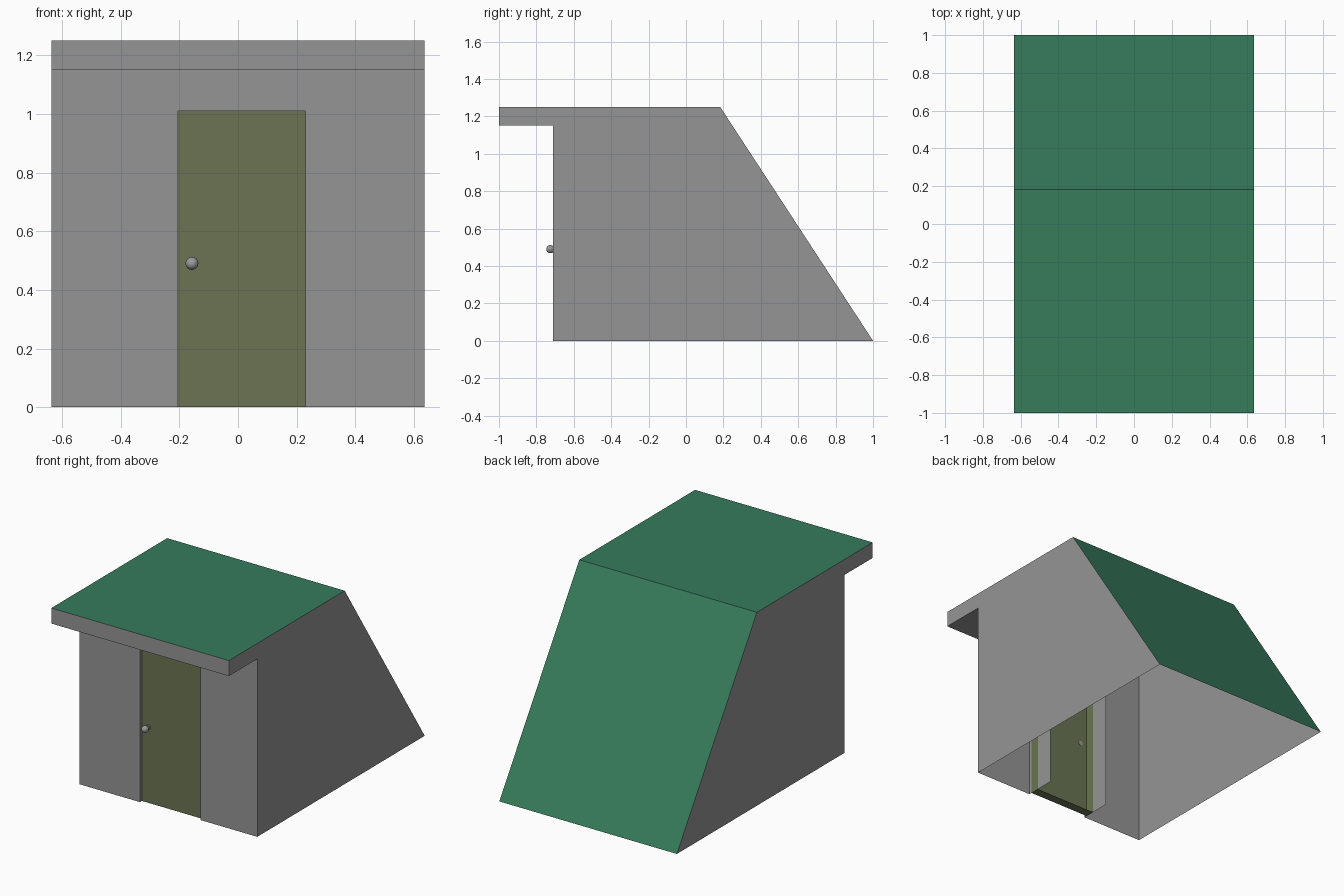
import bpy, bmesh, math
from mathutils import Matrix, Vector

if "Cube" in bpy.data.objects:
    bpy.data.objects.remove(bpy.data.objects["Cube"])

def mat(name, c):
    m = bpy.data.materials.new(name)
    m.diffuse_color = (*c, 1)
    m.use_nodes = True
    m.node_tree.nodes["Principled BSDF"].inputs["Base Color"].default_value = m.diffuse_color
    return m

GREY = mat("wall grey", (0.30, 0.30, 0.30))
GREEN = mat("roof green", (0.038, 0.20, 0.107))
OLIVE = mat("door olive", (0.145, 0.175, 0.085))
METAL = mat("knob metal", (0.33, 0.33, 0.33))

W = 0.635                      # half width
FY = -0.71                     # front wall plane
DX0, DX1, DZ = -0.205, 0.23, 1.01   # door opening

def make(name, polys, material):
    """Object of open sheets; each polygon is a list of points."""
    bm = bmesh.new()
    for p in polys:
        bm.faces.new([bm.verts.new(v) for v in p])
    bmesh.ops.remove_doubles(bm, verts=bm.verts, dist=1e-5)
    return finish(name, bm, material)

def finish(name, bm, material):
    me = bpy.data.meshes.new(name)
    bm.to_mesh(me)
    bm.free()
    me.materials.append(material)
    ob = bpy.data.objects.new(name, me)
    bpy.context.collection.objects.link(ob)
    return ob

def strip(a, b, x0=-W, x1=W):
    """Sheet across the width between two (y, z) points."""
    return [(x0, *a), (x1, *a), (x1, *b), (x0, *b)]

def reveal(y0, y1):
    """Two sides and head of the doorway between two depths, facing the opening."""
    return [
        [(DX0, y0, 0), (DX0, y1, 0), (DX0, y1, DZ), (DX0, y0, DZ)],
        [(DX1, y1, 0), (DX1, y0, 0), (DX1, y0, DZ), (DX1, y1, DZ)],
        [(DX0, y0, DZ), (DX0, y1, DZ), (DX1, y1, DZ), (DX1, y0, DZ)],
    ]

# Side walls from the profile, mirrored
profile = [(-1, 1.15), (FY, 1.15), (FY, 0), (1, 0), (0.183, 1.25), (-1, 1.25)]
make("side_walls", [[(W, *p) for p in profile],
                    [(-W, *p) for p in reversed(profile)]], GREY)

# Roof: flat top and long back slope
make("roof", [strip((-1, 1.25), (0.183, 1.25)), strip((1, 0), (0.183, 1.25))[::-1]], GREEN)

# Fascia and underside of the overhang
make("overhang", [strip((-1, 1.15), (-1, 1.25)), strip((FY, 1.15), (-1, 1.15))], GREY)

# Front wall around the door opening
make("front_wall", [
    strip((FY, 0), (FY, DZ), -W, DX0),
    strip((FY, 0), (FY, DZ), DX1, W),
    [(-W, FY, DZ), (DX0, FY, DZ), (DX1, FY, DZ), (W, FY, DZ), (W, FY, 1.15), (-W, FY, 1.15)],
], GREY)

# Doorway lining in front of and behind the door
make("door_lining", reveal(FY, -0.69) + reveal(-0.63, -0.51), GREY)

# Door: front panel with edges and bottom, open at the back
make("door", [strip((-0.69, 0), (-0.69, DZ), DX0, DX1),
              strip((-0.63, 0), (-0.69, 0), DX0, DX1)] + reveal(-0.69, -0.63), OLIVE)

# Door knob: plate, stem and ball
bm = bmesh.new()
turn = Matrix.Rotation(math.pi / 2, 4, 'X')
for r, y0, y1 in ((0.016, -0.698, -0.688), (0.009, -0.72, -0.69)):
    bmesh.ops.create_cone(bm, cap_ends=True, segments=16, radius1=r, radius2=r, depth=y1 - y0,
                          matrix=Matrix.Translation((-0.157, (y0 + y1) / 2, 0.49)) @ turn)
bmesh.ops.create_uvsphere(bm, u_segments=16, v_segments=10, radius=0.022,
                          matrix=Matrix.Translation((-0.157, -0.725, 0.49)) @ turn)
finish("door_knob", bm, METAL)
